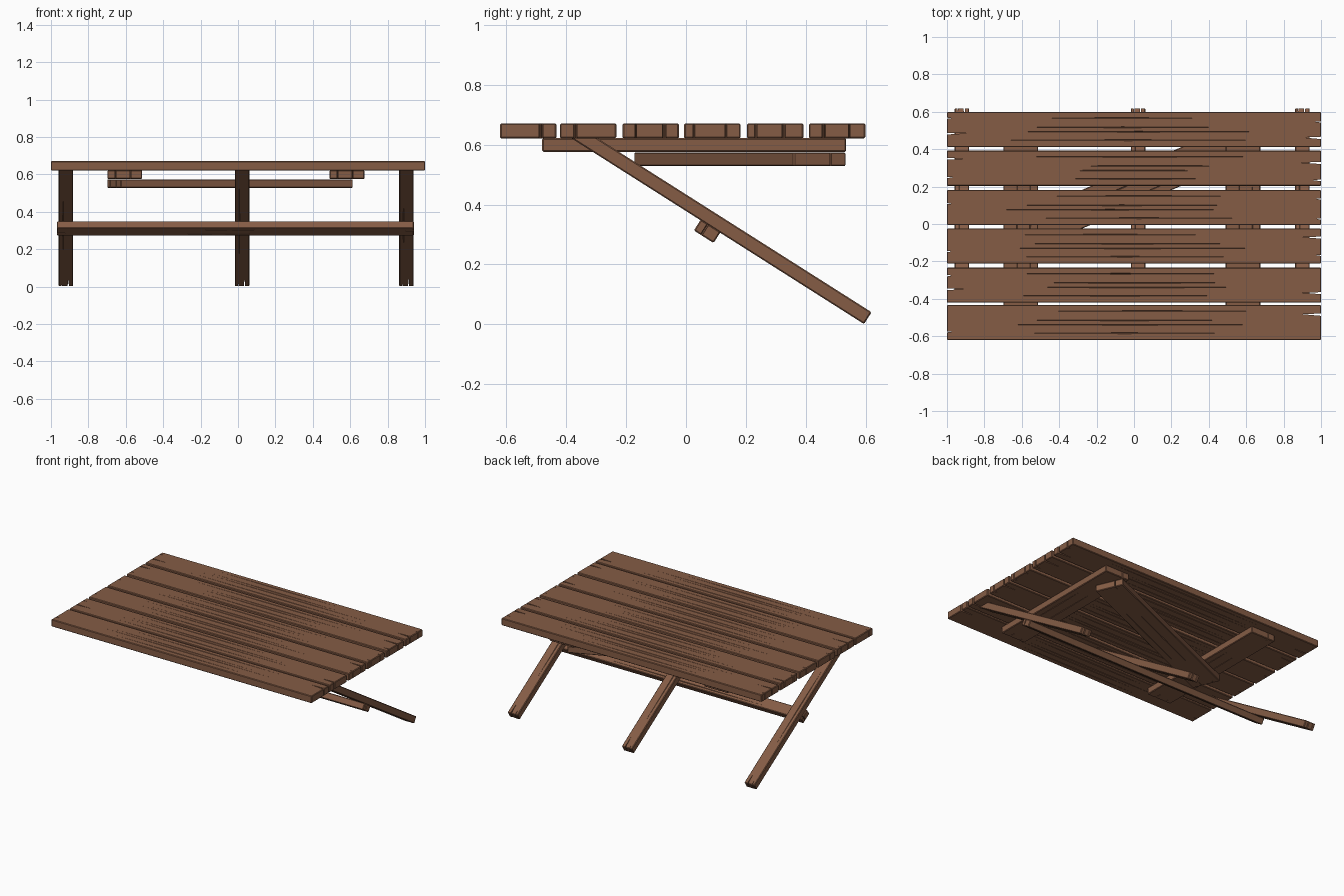
import bpy, bmesh, math, random
from mathutils import Matrix, Vector

if "Cube" in bpy.data.objects:
    bpy.data.objects.remove(bpy.data.objects["Cube"])

random.seed(4)
wood = bpy.data.materials.new("brown wood")
wood.diffuse_color = (0.235, 0.108, 0.06, 1)
wood.use_nodes = True
wood.node_tree.nodes["Principled BSDF"].inputs["Base Color"].default_value = wood.diffuse_color


def new_object(name, bm):
    bmesh.ops.recalc_face_normals(bm, faces=bm.faces)
    me = bpy.data.meshes.new(name)
    bm.to_mesh(me)
    bm.free()
    ob = bpy.data.objects.new(name, me)
    bpy.context.collection.objects.link(ob)
    me.materials.append(wood)
    return ob


def hull(bm, pts):
    vs = [bm.verts.new(p) for p in pts]
    bmesh.ops.convex_hull(bm, input=vs)


def board(name, size, matrix, cracks=(), grain=(), cut_z=None):
    """Bevelled board along local x, split at the ends and scored with grain."""
    L, W, T = size
    bm = bmesh.new()
    bmesh.ops.create_cube(bm, size=1)
    bmesh.ops.scale(bm, vec=size, verts=bm.verts)
    bmesh.ops.bevel(bm, geom=bm.edges[:], offset=0.004, segments=1, affect='EDGES')
    ob = new_object(name, bm)

    # end splits (wedges) and grain scores (long thin diamonds)
    bm = bmesh.new()
    for end, off, depth, w in cracks:
        tip = end * (L / 2 - depth)
        out = end * (L / 2 + 0.01)
        hull(bm, [(x, y, z) for z in (-T, T)
                  for x, y in ((out, off - w), (out, off + w), (tip, off + w * 0.4))])
    for off in grain:
        for side in (-1, 1):
            a = -L * random.uniform(0.22, 0.36)
            b = L * random.uniform(0.2, 0.36)
            m, z = (a + b) / 2, side * T / 2
            hull(bm, [(a, off, z), (b, off, z), (m, off - 0.003, z), (m, off + 0.003, z),
                      (m, off, z - side * 0.004), (m, off, z + side * 0.01)])
    if len(bm.verts):
        cutter = new_object("cutter", bm)
        cutter.hide_render = True
        mod = ob.modifiers.new("splits", 'BOOLEAN')
        mod.operation, mod.solver, mod.object = 'DIFFERENCE', 'EXACT', cutter
        bpy.context.view_layer.objects.active = ob
        bpy.ops.object.modifier_apply(modifier=mod.name)
        bpy.data.objects.remove(cutter)
    else:
        bm.free()

    ob.data.transform(matrix)
    if cut_z is not None:  # saw the upper end level
        bm = bmesh.new()
        bm.from_mesh(ob.data)
        res = bmesh.ops.bisect_plane(bm, geom=bm.verts[:] + bm.edges[:] + bm.faces[:],
                                     plane_co=(0, 0, cut_z), plane_no=(0, 0, 1), clear_outer=True)
        bmesh.ops.holes_fill(bm, edges=[e for e in res['geom_cut']
                                        if isinstance(e, bmesh.types.BMEdge)])
        bm.to_mesh(ob.data)
        bm.free()
    return ob


def frame(x_axis, y_axis, centre):
    x, y = Vector(x_axis).normalized(), Vector(y_axis).normalized()
    m = Matrix((x, y, x.cross(y))).transposed().to_4x4()
    m.translation = centre
    return m


# table top planks, with the main end splits of each
splits = [
    [(1, 0.042, 0.10, 0.007), (-1, -0.05, 0.03, 0.004)],
    [(-1, -0.022, 0.12, 0.005), (1, -0.043, 0.10, 0.006), (-1, 0.05, 0.03, 0.005)],
    [(1, 0.045, 0.10, 0.006), (-1, -0.03, 0.03, 0.004), (1, -0.05, 0.03, 0.004)],
    [(1, -0.062, 0.03, 0.004), (1, 0.045, 0.03, 0.004), (-1, 0.02, 0.03, 0.004)],
    [(-1, 0.05, 0.10, 0.005), (1, 0.028, 0.12, 0.006), (1, -0.065, 0.05, 0.005),
     (-1, -0.05, 0.03, 0.005)],
    [(-1, -0.022, 0.11, 0.005), (1, -0.045, 0.10, 0.007), (1, 0.04, 0.03, 0.004),
     (-1, 0.06, 0.03, 0.004)],
]
for i, y in enumerate((-0.527, -0.327, -0.118, 0.088, 0.298, 0.505)):
    board(f"top_plank_{i + 1}", (2.0, 0.188, 0.05), Matrix.Translation((0, y, 0.646)),
          splits[i], (-0.057, -0.012, 0.012, 0.061))

# battens under the top
small = [(1, 0.04, 0.04, 0.004), (-1, -0.03, 0.05, 0.004), (-1, 0.05, 0.03, 0.004)]
for side, x in (("left", -0.605), ("right", 0.583)):
    board(f"{side}_batten", (1.015, 0.186, 0.046),
          frame((0, 1, 0), (-1, 0, 0), (x, 0.027, 0.599)), small, (-0.05, 0.02))

# diagonal brace
a = math.radians(23.3)
board("diagonal_brace", (1.35, 0.19, 0.046),
      frame((math.cos(a), math.sin(a), 0), (-math.sin(a), math.cos(a), 0), (-0.043, 0.18, 0.551)),
      small, (-0.05, 0.02))

# slanted legs, sawn level under the planks
s = math.radians(32.4)
up = Vector((0, -math.cos(s), math.sin(s)))
foot = Vector((0, 0.6075, 0.0205))
for side, x in (("left", -0.92), ("middle", 0.022), ("right", 0.90)):
    board(f"{side}_leg", (1.2, 0.078, 0.047),
          frame(up, (1, 0, 0), foot + up * 0.6 + Vector((x, 0, 0))),
          [(-1, 0.012, 0.08, 0.004), (-1, -0.022, 0.03, 0.003)], (-0.015,), cut_z=0.622)

# rail across the underside of the legs
board("leg_rail", (1.908, 0.078, 0.044), frame((1, 0, 0), up, (-0.014, 0.071, 0.311)),
      [(1, 0.01, 0.06, 0.004), (-1, -0.015, 0.06, 0.004)], (0.02, -0.02))
